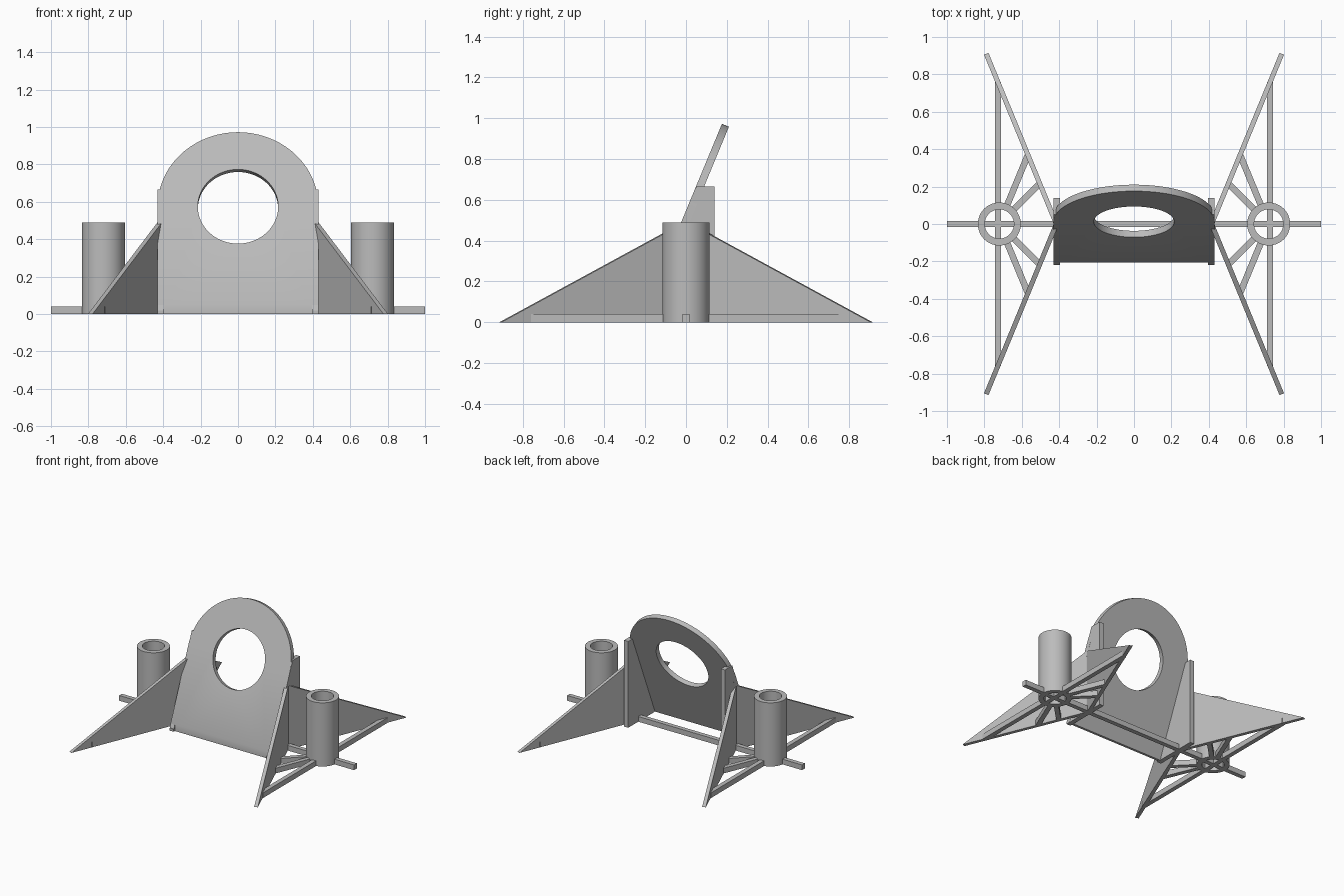
import bpy, bmesh
from math import sin, cos, tan, pi, radians
from mathutils import Matrix, Vector

cube = bpy.data.objects.get("Cube")
if cube:
    bpy.data.objects.remove(cube)

grey = bpy.data.materials.new("light grey")
grey.use_nodes = True
grey.diffuse_color = (0.5, 0.5, 0.5, 1)
grey.node_tree.nodes["Principled BSDF"].inputs["Base Color"].default_value = (0.5, 0.5, 0.5, 1)

LEAN = radians(22.5)


def arc(radius, start=0, end=2 * pi, steps=64):
    return [(radius * cos(start + (end - start) * i / steps),
             radius * sin(start + (end - start) * i / steps)) for i in range(steps + 1)]


def slab(name, loops, depth, matrix, cuts=()):
    """Extrude closed outlines (inner ones become holes), place, and trim with planes."""
    curve = bpy.data.curves.new(name, "CURVE")
    curve.dimensions = "2D"
    curve.fill_mode = "BOTH"
    curve.extrude = depth / 2
    for loop in loops:
        spline = curve.splines.new("POLY")
        spline.points.add(len(loop) - 1)
        for point, (u, v) in zip(spline.points, loop):
            point.co = (u, v, 0, 1)
        spline.use_cyclic_u = True
    temp = bpy.data.objects.new(name + "_outline", curve)
    bpy.context.collection.objects.link(temp)
    bpy.context.view_layer.update()
    depsgraph = bpy.context.evaluated_depsgraph_get()
    mesh = bpy.data.meshes.new_from_object(temp.evaluated_get(depsgraph))
    bpy.data.objects.remove(temp)
    bm = bmesh.new()
    bm.from_mesh(mesh)
    bm.transform(matrix)
    bmesh.ops.remove_doubles(bm, verts=bm.verts, dist=0.0001)
    for co, normal in cuts:
        cut = bmesh.ops.bisect_plane(bm, geom=bm.verts[:] + bm.edges[:] + bm.faces[:],
                                     plane_co=co, plane_no=normal, clear_outer=True)
        rim = [e for e in cut["geom_cut"] if isinstance(e, bmesh.types.BMEdge)]
        bmesh.ops.holes_fill(bm, edges=rim)
    bmesh.ops.recalc_face_normals(bm, faces=bm.faces)
    bm.to_mesh(mesh)
    bm.free()
    mesh.name = name
    mesh.materials.clear()
    mesh.materials.append(grey)
    obj = bpy.data.objects.new(name, mesh)
    bpy.context.collection.objects.link(obj)
    bpy.ops.object.select_all(action="DESELECT")
    obj.select_set(True)
    bpy.context.view_layer.objects.active = obj
    bpy.ops.object.shade_smooth_by_angle(angle=radians(30))
    return obj


def wall(name, start, direction, profile, thick):
    """Upright plate whose profile is (distance along direction, height)."""
    d = Vector((*direction, 0)).normalized()
    up = Vector((0, 0, 1))
    matrix = Matrix((d, up, d.cross(up))).transposed().to_4x4()
    matrix.translation = (*start, 0)
    return slab(name, [profile], thick, matrix)


def bar(name, start, end, width=0.034, height=0.04):
    span = Vector(end) - Vector(start)
    length = span.length
    return wall(name, start, span, [(0, 0), (length, 0), (length, height), (0, height)], width)


# Leaning round-topped plate with a round window, trimmed at floor and front foot
R, THICK, CENTRE = 0.43, 0.037, Vector((0, 0.0115, 0.575))
outline = arc(R, 0, pi) + [(-R, -0.8), (R, -0.8)]
tilt = Matrix.Translation(CENTRE) @ Matrix.Rotation(pi / 2 - LEAN, 4, "X") \
    @ Matrix.Translation((0, 0, -THICK / 2))
slab("leaning_plate", [outline, arc(0.215)[:-1]], THICK, tilt,
     [((0, 0, 0), (0, 0, -1)), ((0, -0.205, 0), (0, -1, 0))])


def plate_y(z):
    return CENTRE.y + (z - CENTRE.z) * tan(LEAN) + 0.002


# Long floor bar running through both sides
bar("cross_bar", (-1, 0), (1, 0))

FIN_X, FIN_END, TUBE_X = 0.415, Vector((0.79, 0.91)), 0.72
for side, s in (("left", 1), ("right", -1)):
    # Side panel carrying the plate
    wall(side + "_side_panel", (s * 0.412, 0), (0, 1),
         [(-0.22, 0), (0.14, 0), (0.14, 0.665), (plate_y(0.665), 0.665),
          (plate_y(0.02), 0.02), (-0.22, 0.02)], 0.035)

    # Open tube and the floor bar below it
    slab(side + "_tube", [arc(0.115)[:-1], arc(0.078)[:-1]], 0.49,
         Matrix.Translation((s * TUBE_X, 0, 0.245)))
    bar(side + "_floor_bar", (s * 0.727, -0.76), (s * 0.727, 0.76))

    for end, t in (("back", 1), ("front", -1)):
        # Triangular fin
        run = Vector((s * (FIN_END.x - FIN_X), t * FIN_END.y))
        wall(f"{side}_{end}_fin", (s * FIN_X, 0), run,
             [(0, 0), (run.length, 0), (0, 0.495)], 0.026)
        # Spokes from the tube to the fin
        for label, angle in (("short", pi / 4), ("long", pi / 2 - LEAN)):
            reach = (TUBE_X - FIN_X) / (1 / tan(angle) + tan(LEAN))
            ray = Vector((-s * cos(angle), t * sin(angle)))
            hub = Vector((s * TUBE_X, 0))
            bar(f"{side}_{end}_{label}_spoke", hub + ray * 0.1, hub + ray * reach / sin(angle))
